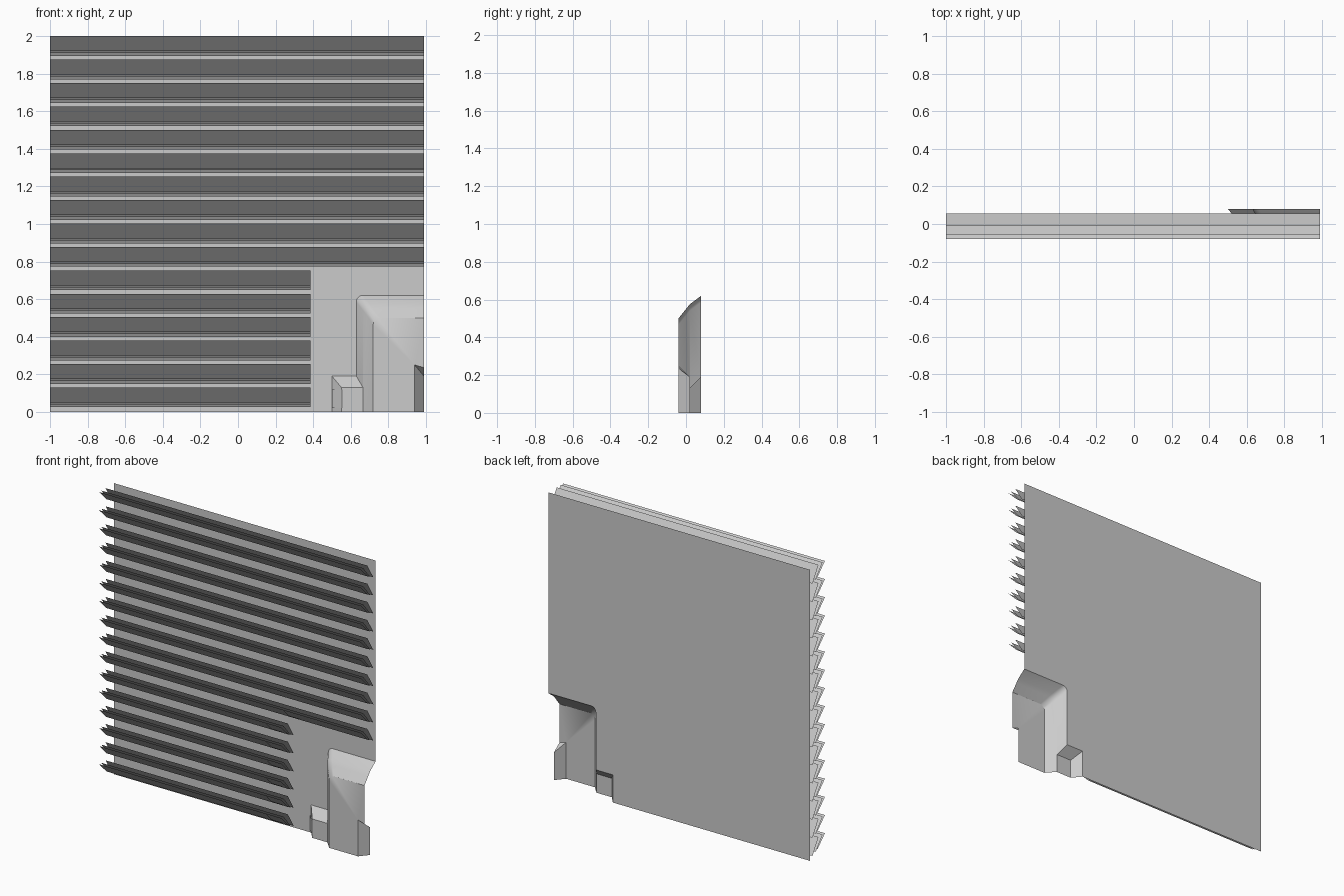
import bpy, bmesh, math

cube = bpy.data.objects.get("Cube")
if cube:
    bpy.data.objects.remove(cube, do_unlink=True)

grey = bpy.data.materials.new("light_grey")
grey.use_nodes = True
grey.diffuse_color = (0.6, 0.6, 0.6, 1)
grey.node_tree.nodes["Principled BSDF"].inputs["Base Color"].default_value = (0.6, 0.6, 0.6, 1)

LEFT, RIGHT, BACK, MID, FRONT = -1.0, 0.99, 0.08, 0.02, -0.04


def build(name, faces, smooth=False):
    """Make a sheet object from a list of polygons."""
    bm = bmesh.new()
    for pts in faces:
        bm.faces.new([bm.verts.new(p) for p in pts])
    bmesh.ops.remove_doubles(bm, verts=bm.verts, dist=0.0005)
    mesh = bpy.data.meshes.new(name)
    bm.to_mesh(mesh)
    bm.free()
    mesh.materials.append(grey)
    ob = bpy.data.objects.new(name, mesh)
    bpy.context.collection.objects.link(ob)
    if smooth:
        bpy.ops.object.select_all(action="DESELECT")
        bpy.context.view_layer.objects.active = ob
        ob.select_set(True)
        bpy.ops.object.shade_smooth_by_angle(angle=math.radians(35))
    return ob


def ring(x, top, y, bottom, r=0.035, steps=5):
    """Open outline up the side, round the corner and along to the right edge."""
    pts = [(x, y, bottom)]
    for i in range(steps + 1):
        a = math.pi / 2 * i / steps
        pts.append((x + r - r * math.cos(a), y, top - r + r * math.sin(a)))
    return pts + [(RIGHT, y, top)]


def loft(a, b):
    return [(a[i], b[i], b[i + 1], a[i + 1]) for i in range(len(a) - 1)]


# Flat wall sheet with the stepped lower corner left open
opening = ring(0.63, 0.62, BACK, 0.19)
outline = [(LEFT, BACK, 0), (0.5, BACK, 0), (0.5, BACK, 0.19)] + opening
outline += [(RIGHT, BACK, 2), (LEFT, BACK, 2)]
build("wall_panel", [outline])

# Stepped housing pressed forward out of the wall
shoulder = ring(0.665, 0.575, MID, 0.13)
faces = loft(opening, shoulder)
levels = [ring(0.665, 0.575, MID, 0), ring(0.685, 0.55, 0.0, 0), ring(0.72, 0.5, FRONT, 0)]
for a, b in zip(levels, levels[1:]):
    faces += loft(a, b)
notch = [(RIGHT, FRONT, 0.235), (0.94, FRONT, 0.25), (0.94, FRONT, 0)]
faces.append((levels[-1] + notch)[::-1])
# Angled cut in the housing's lower outer corner
low = (RIGHT, MID, 0.19)
faces.append((notch[2], (RIGHT, MID, 0), low, notch[1]))
faces.append((notch[0], notch[1], low))
build("corner_housing", faces, True)

# Small side box beside the housing
x0, x1, x2, top, lip = 0.5, 0.55, 0.665, 0.19, 0.13
build("side_box", [
    [(x1, MID, 0), (x2, MID, 0), (x2, MID, lip), (x1, MID, lip)],
    [(x0, BACK, 0), (x1, MID, 0), (x1, MID, lip), (x0, BACK, top)],
    [(x0, BACK, top), (x1, MID, lip), (x2, MID, lip), (0.63, BACK, top)],
])
build("side_box_tab", [[(0.5, 0.07, 0.02), (0.555, 0.012, 0.02),
                        (0.555, 0.012, 0.12), (0.5, 0.07, 0.12)]])

# Louvre slats: three parallel sheets rising towards the front
SHEETS = [(-0.08, 0.0, 0.08), (-0.055, 0.02, 0.09), (-0.01, 0.055, 0.105)]
for n in range(16):
    z = 2 - n * 0.1247
    full = n < 10
    end = RIGHT if full else 0.385
    build(f"slat_{n + 1}", [
        [(LEFT, yf, z), (end, yf, z), (end, yb, z - drop), (LEFT, yb, z - drop)]
        for yf, yb, drop in SHEETS])
    # Small square plate under the slat near the housing
    if n >= 9:
        xs = 0.395 if full else 0.265
        y1, y2 = -0.073, -0.013
        build(f"slat_plate_{n + 1}", [[
            (xs, y1, z - 0.01), (xs + 0.085, y1, z - 0.01),
            (xs + 0.085, y2, z - 0.07), (xs, y2, z - 0.07)]])
